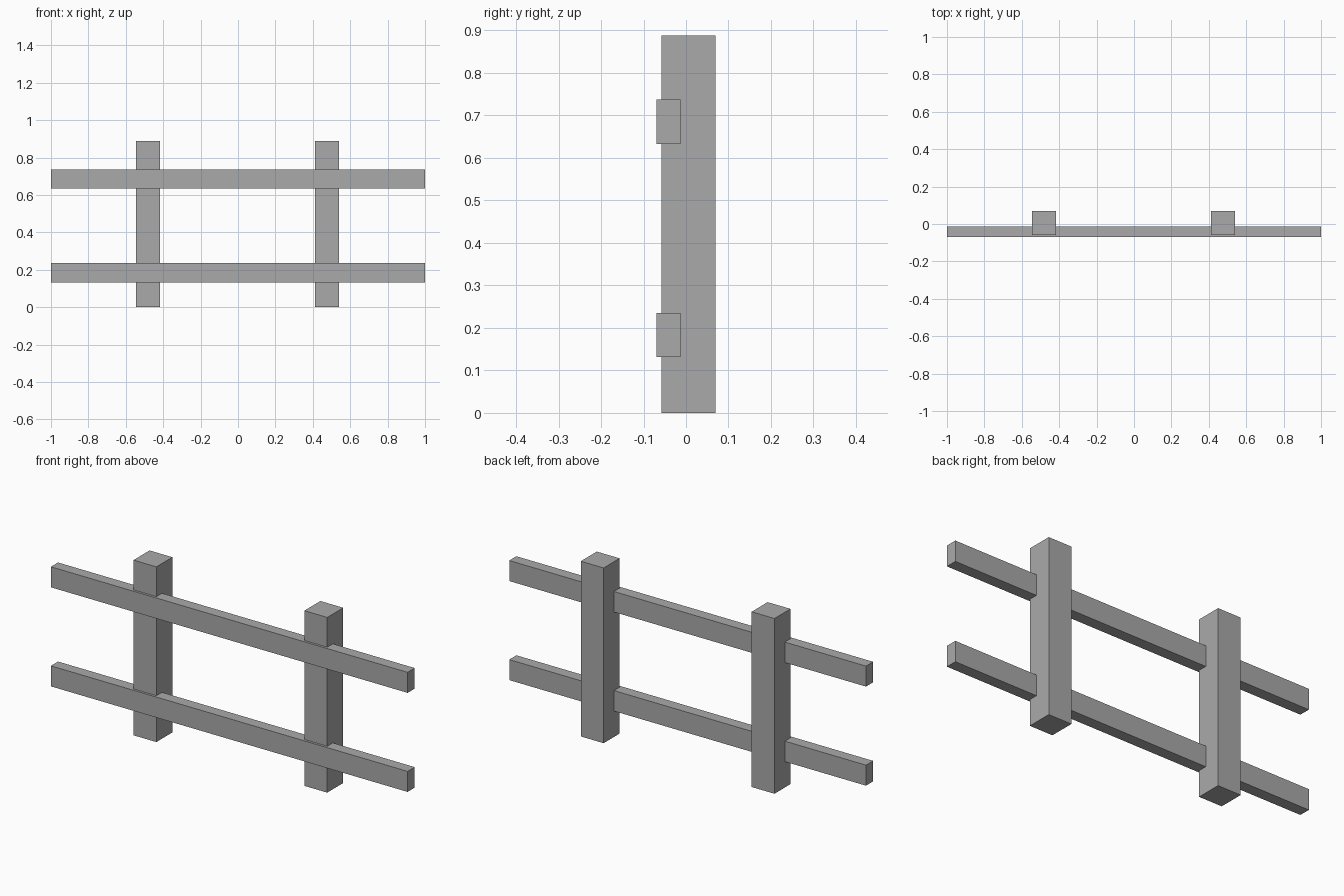
import bpy
from mathutils import Matrix, Vector

if "Cube" in bpy.data.objects:
    bpy.data.objects.remove(bpy.data.objects["Cube"])

# Single flat grey for the whole fence
grey = bpy.data.materials.new("plain grey")
grey.diffuse_color = (0.4, 0.4, 0.4, 1.0)
grey.use_nodes = True
grey.node_tree.nodes["Principled BSDF"].inputs["Base Color"].default_value = grey.diffuse_color


def box(name, low, high):
    """Axis-aligned beam between two corners."""
    low, high = Vector(low), Vector(high)
    bpy.ops.mesh.primitive_cube_add(size=1)
    obj = bpy.context.object
    obj.name = name
    obj.data.transform(Matrix.Diagonal((*(high - low), 1)))
    obj.location = (low + high) / 2
    obj.data.materials.append(grey)
    return obj


# Square upright posts
for side, x in (("left", -0.545), ("right", 0.413)):
    box(f"{side}_post", (x, -0.058, 0), (x + 0.128, 0.07, 0.888))

# Long rails let into the front of the posts
for level, z in (("lower", 0.131), ("upper", 0.633)):
    box(f"{level}_rail", (-1, -0.07, z), (1, -0.013, z + 0.104))
